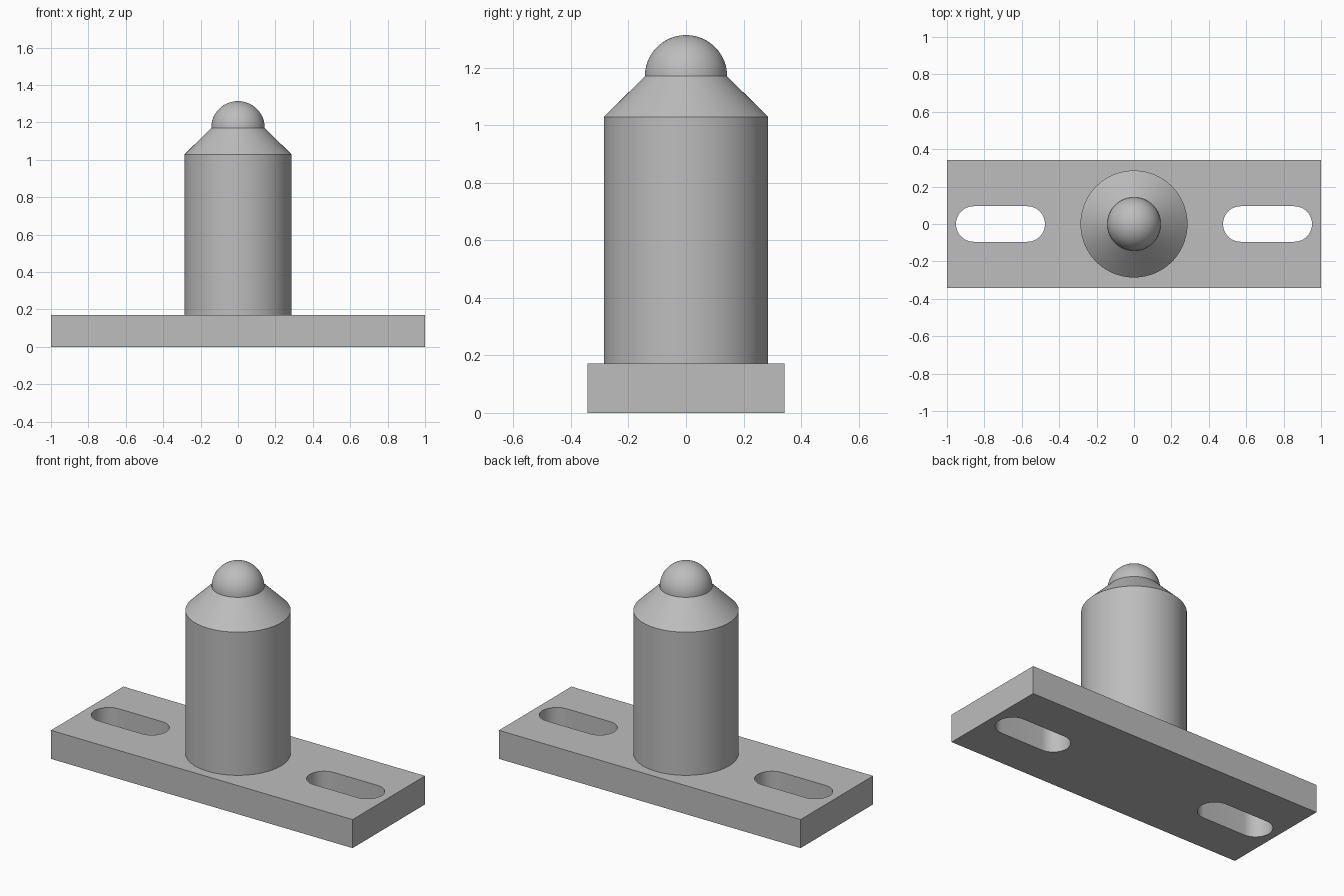
import bpy, bmesh
from math import sin, cos, pi, radians

cube = bpy.data.objects.get("Cube")
if cube:
    bpy.data.objects.remove(cube, do_unlink=True)

PLATE_TOP = 0.171
BODY_R, NOSE_R = 0.286, 0.143
SHOULDER_Z, NOSE_Z = 1.029, 1.171

steel = bpy.data.materials.new("grey_steel")
steel.use_nodes = True
GREY = (0.51, 0.51, 0.51, 1)
steel.diffuse_color = GREY
steel.node_tree.nodes["Principled BSDF"].inputs["Base Color"].default_value = GREY


def activate(obj):
    bpy.ops.object.select_all(action='DESELECT')
    obj.select_set(True)
    bpy.context.view_layer.objects.active = obj


def finish(obj):
    activate(obj)
    bpy.ops.object.shade_smooth_by_angle(angle=radians(30))


def slot_outline(cx, half, r, steps=24):
    """Rounded slot: two half circles joined by straight sides."""
    return [(cx + side * half + r * cos(a), r * sin(a))
            for side, start in ((1, -pi / 2), (-1, pi / 2))
            for a in (start + pi * i / steps for i in range(steps + 1))]


def lathe(name, profile, segments=96):
    """Spin an (r, z) profile around the z axis."""
    bm = bmesh.new()
    verts = [bm.verts.new((r, 0, z)) for r, z in profile]
    edges = [bm.edges.new(pair) for pair in zip(verts, verts[1:])]
    bmesh.ops.spin(bm, geom=verts + edges, cent=(0, 0, 0), axis=(0, 0, 1),
                   angle=2 * pi, steps=segments)
    bmesh.ops.remove_doubles(bm, verts=bm.verts, dist=1e-5)
    bmesh.ops.recalc_face_normals(bm, faces=bm.faces)
    mesh = bpy.data.meshes.new(name)
    bm.to_mesh(mesh)
    bm.free()
    mesh.materials.append(steel)
    obj = bpy.data.objects.new(name, mesh)
    bpy.context.collection.objects.link(obj)
    finish(obj)


# Base plate: filled outline with two slots, extruded to thickness
outline = bpy.data.curves.new("base_plate", 'CURVE')
outline.dimensions = '2D'
outline.fill_mode = 'BOTH'
outline.extrude = PLATE_TOP / 2
rectangle = [(-1, -0.343), (1, -0.343), (1, 0.343), (-1, 0.343)]
slots = [slot_outline(side * 0.714, 0.143, 0.095) for side in (-1, 1)]
for points in [rectangle] + slots:
    spline = outline.splines.new('POLY')
    spline.points.add(len(points) - 1)
    for point, (x, y) in zip(spline.points, points):
        point.co = (x, y, 0, 1)
    spline.use_cyclic_u = True
outline.materials.append(steel)
plate = bpy.data.objects.new("base_plate", outline)
bpy.context.collection.objects.link(plate)
activate(plate)
bpy.ops.object.convert(target='MESH')
plate = bpy.context.object
bm = bmesh.new()
bm.from_mesh(plate.data)
bmesh.ops.remove_doubles(bm, verts=bm.verts, dist=1e-5)
bmesh.ops.translate(bm, verts=bm.verts, vec=(0, 0, PLATE_TOP / 2))
bmesh.ops.recalc_face_normals(bm, faces=bm.faces)
bm.to_mesh(plate.data)
bm.free()
finish(plate)

# Cylindrical body with a conical shoulder
lathe("pin_body", [(0, PLATE_TOP), (BODY_R, PLATE_TOP), (BODY_R, SHOULDER_Z),
                   (NOSE_R, NOSE_Z), (0, NOSE_Z)])

# Hemispherical nose
arc = [pi / 2 * i / 24 for i in range(25)]
lathe("round_nose", [(NOSE_R * cos(a), NOSE_Z + NOSE_R * sin(a)) for a in arc])
